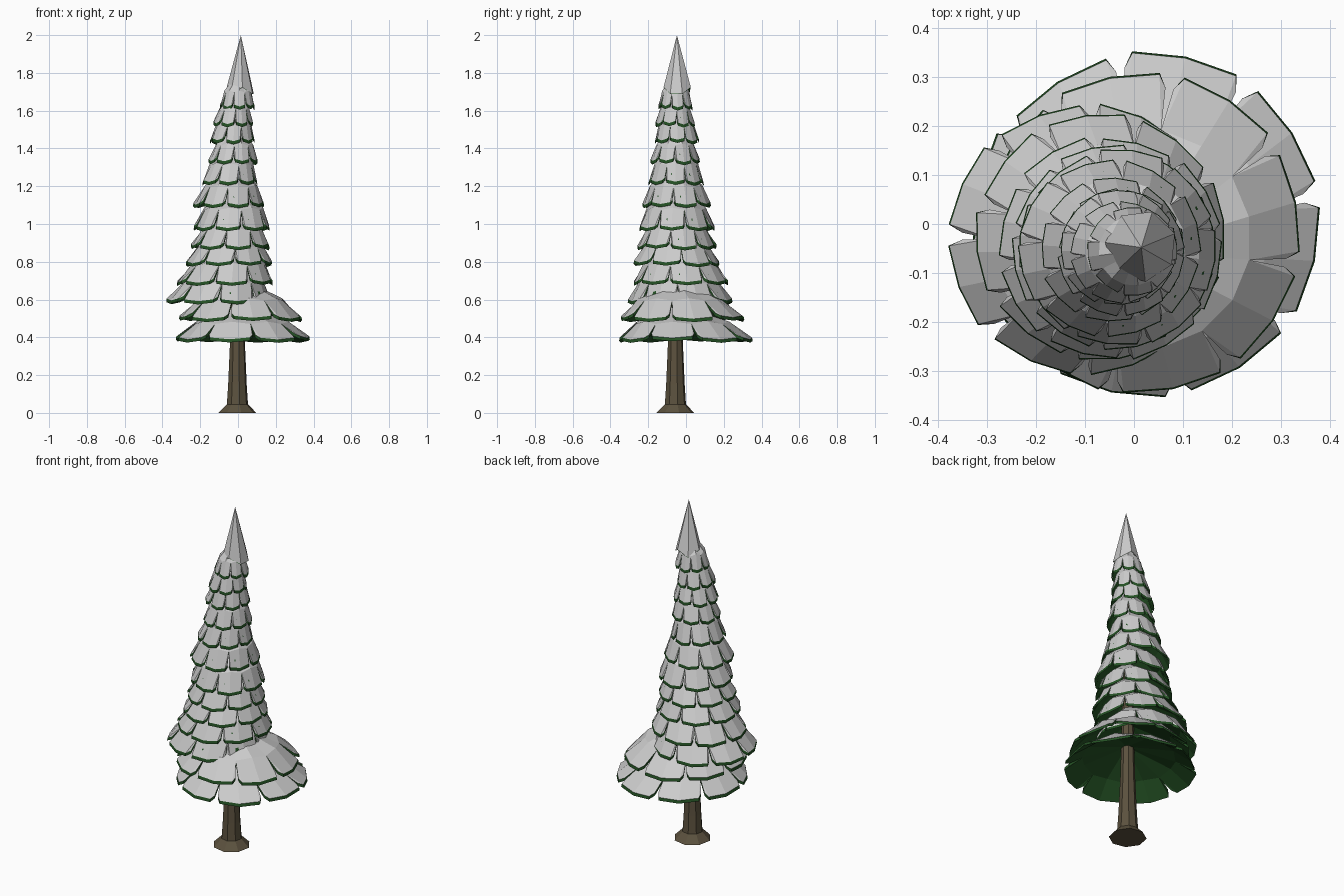
import bpy, random
from math import cos, sin, pi, radians
from mathutils import Vector

if "Cube" in bpy.data.objects:
    bpy.data.objects.remove(bpy.data.objects["Cube"])

random.seed(4)
AXIS = Vector((0.005, -0.055))
THICK = 0.017
PETALS = 8


def material(name, rgb):
    m = bpy.data.materials.new(name)
    m.diffuse_color = (*rgb, 1)
    m.use_nodes = True
    m.node_tree.nodes["Principled BSDF"].inputs["Base Color"].default_value = m.diffuse_color
    return m


def add_mesh(name, verts, faces, mat=None):
    me = bpy.data.meshes.new(name)
    me.from_pydata([tuple(v) for v in verts], [], faces)
    me.update()
    ob = bpy.data.objects.new(name, me)
    bpy.context.collection.objects.link(ob)
    if mat:
        me.materials.append(mat)
    return ob


green = material("needles", (0.018, 0.085, 0.018))
brown = material("bark", (0.105, 0.083, 0.048))


def tier(i, cx, cy, r, z, h, mid_r, phase):
    """One skirt of notched boughs: snow sheet on top, green rim and underside."""
    rim_c = Vector((cx, cy))
    verts = [Vector((AXIS.x, AXIS.y, z + THICK + h))]

    def point(t, ang, dz):
        c = AXIS.lerp(rim_c, t)
        verts.append(Vector((c.x + r * t * cos(ang), c.y + r * t * sin(ang), z + THICK + dz)))
        return len(verts) - 1

    step = 2 * pi / PETALS
    notch, faces, rim, hem = [], [], [], set()
    mid_z = 0.47 * h
    for k in range(PETALS):
        notch.append(point(mid_r, phase + k * step, mid_z - 0.005))
    for k in range(PETALS):
        a0 = phase + k * step
        n0, n1 = notch[k], notch[(k + 1) % PETALS]
        ridge = point(mid_r, a0 + step / 2, mid_z + 0.006)
        s = random.uniform(0.98, 1.02)
        drop = random.uniform(0, 0.010)
        a = point(0.94 * s, a0 + 0.035 * step, 0.024 + drop)
        b = point(1.01 * s, a0 + 0.10 * step, 0.010 + drop)
        tip = point(1.0 * s, a0 + 0.50 * step, drop)
        c = point(1.01 * s, a0 + 0.90 * step, 0.010 + drop)
        d = point(0.94 * s, a0 + 0.965 * step, 0.024 + drop)
        faces += [(0, n0, ridge), (0, ridge, n1), (n0, a, b), (n0, b, tip, ridge),
                  (ridge, tip, c, n1), (n1, c, d)]
        rim += [n0, a, b, tip, c, d]
        hem |= {b, tip, c}
    add_mesh(f"snow_tier_{i}", verts, faces)

    # green underside and rim, the hem leaning slightly outward
    n = len(verts)
    low = []
    for k, v in enumerate(verts):
        out = (v.xy - rim_c) * (0.01 if k in hem else 0)
        low.append(v + Vector((out.x, out.y, -THICK)))
    under = [tuple(q + n for q in reversed(f)) for f in faces]
    for p, q in zip(rim, rim[1:] + rim[:1]):
        under.append((p, p + n, q + n, q))
    add_mesh(f"needle_tier_{i}", verts + low, under, green)


# centre x, centre y, radius, rim height, rise, mid ring ratio, phase in degrees
TIERS = [
    (0.030, 0.000, 0.349, 0.37, 0.19, 0.72, 10),
    (0.015, -0.020, 0.320, 0.48, 0.22, 0.71, 34),
    (-0.098, -0.033, 0.270, 0.57, 0.22, 0.80, 43),
    (-0.065, -0.025, 0.250, 0.67, 0.21, 0.78, 30),
    (-0.050, -0.050, 0.225, 0.77, 0.20, 0.78, 8),
    (-0.040, -0.050, 0.205, 0.86, 0.20, 0.79, 35),
    (-0.030, -0.050, 0.199, 0.96, 0.22, 0.79, 15),
    (-0.048, -0.050, 0.181, 1.08, 0.22, 0.79, 39),
    (-0.045, -0.050, 0.145, 1.20, 0.21, 0.79, 20),
    (-0.025, -0.058, 0.127, 1.31, 0.20, 0.79, 0),
    (-0.030, -0.050, 0.116, 1.42, 0.19, 0.79, 25),
    (-0.025, -0.058, 0.101, 1.51, 0.18, 0.79, 5),
    (-0.003, -0.055, 0.090, 1.60, 0.18, 0.79, 30),
]
for i, t in enumerate(TIERS):
    tier(i + 1, *t[:-1], radians(t[-1]))

# snowy pointed cap with an uneven hem
N = 7
cap = [Vector((0.015, -0.048, 2.0)), Vector((0.015, -0.048, 1.80))]
for k in range(N):
    a = 2 * pi * k / N + 0.35
    z = 1.69 if k % 2 == 0 else 1.725
    cap.append(Vector((0.014 + 0.074 * cos(a), -0.045 + 0.074 * sin(a), z)))
pairs = [(2 + k, 2 + (k + 1) % N) for k in range(N)]
add_mesh("snow_cap", cap, [(0, p, q) for p, q in pairs])
add_mesh("cap_underside", [v - Vector((0, 0, 0.002)) for v in cap],
         [(1, q, p) for p, q in pairs], green)

# faceted trunk with flared foot
SIDES = 8
profile = [(0.102, 0.0), (0.090, 0.012), (0.057, 0.045), (0.050, 0.15), (0.039, 0.40), (0.030, 0.9), (0.012, 1.7)]
tv, tf = [], []
for r, z in profile:
    for k in range(SIDES):
        a = 2 * pi * (k + 0.25) / SIDES
        tv.append((-0.003 + r * cos(a), -0.056 + r * sin(a), z))
for j in range(len(profile) - 1):
    for k in range(SIDES):
        p, q = j * SIDES + k, j * SIDES + (k + 1) % SIDES
        tf.append((p, q, q + SIDES, p + SIDES))
tf.append(tuple(reversed(range(SIDES))))
tf.append(tuple(range(len(tv) - SIDES, len(tv))))
add_mesh("trunk", tv, tf, brown)
